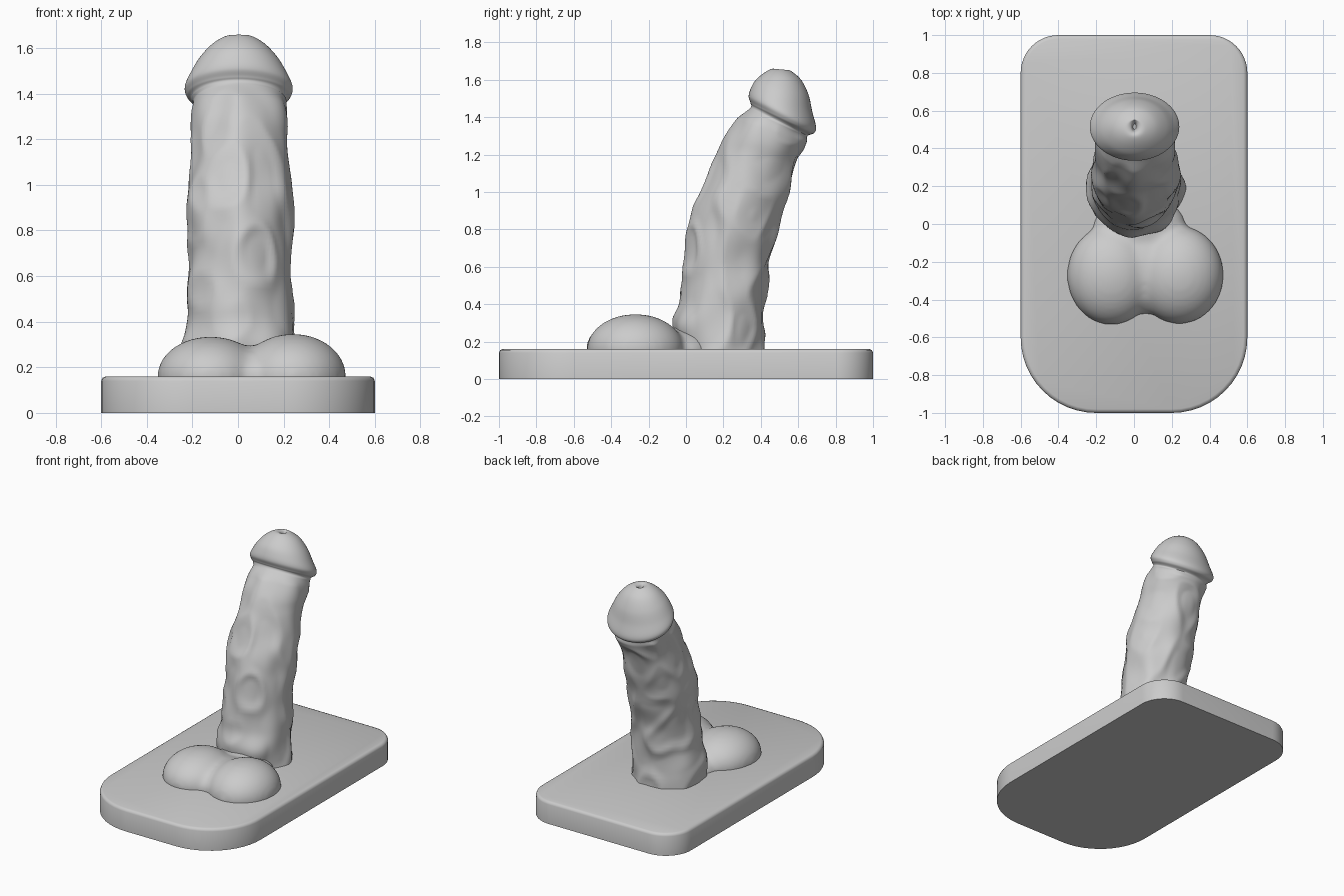
import bpy, bmesh, math
from mathutils import Vector, noise

cube = bpy.data.objects.get("Cube")
if cube:
    bpy.data.objects.remove(cube, do_unlink=True)

grey = bpy.data.materials.new("matte_grey")
grey.use_nodes = True
grey.diffuse_color = (0.6, 0.6, 0.6, 1)
grey.node_tree.nodes["Principled BSDF"].inputs["Base Color"].default_value = (0.6, 0.6, 0.6, 1)


def finish(bm, name, angle):
    bmesh.ops.recalc_face_normals(bm, faces=bm.faces)
    mesh = bpy.data.meshes.new(name)
    bm.to_mesh(mesh)
    bm.free()
    mesh.materials.append(grey)
    obj = bpy.data.objects.new(name, mesh)
    bpy.context.collection.objects.link(obj)
    bpy.ops.object.select_all(action='DESELECT')
    obj.select_set(True)
    bpy.context.view_layer.objects.active = obj
    bpy.ops.object.shade_smooth_by_angle(angle=math.radians(angle))
    return obj


def loft(rings):
    """Skin a stack of equal rings and cap both ends."""
    bm = bmesh.new()
    loops = [[bm.verts.new(p) for p in ring] for ring in rings]
    n = len(loops[0])
    for low, high in zip(loops, loops[1:]):
        for i in range(n):
            j = (i + 1) % n
            bm.faces.new((low[i], low[j], high[j], high[i]))
    bm.faces.new(loops[0][::-1])
    bm.faces.new(loops[-1])
    return bm


# Base slab: wide-radius front corners, tighter rear corners, softened top edge
def slab_ring(inset, z, steps=12):
    points = []
    corners = ((1, 1, 0.2), (-1, 1, 0.2), (-1, -1, 0.4), (1, -1, 0.4))
    for k, (sx, sy, r) in enumerate(corners):
        for i in range(steps + 1):
            a = math.pi / 2 * (k + i / steps)
            points.append((sx * (0.6 - r) + (r - inset) * math.cos(a),
                           sy * (1 - r) + (r - inset) * math.sin(a), z))
    return points


finish(loft([slab_ring(0, 0), slab_ring(0, 0.14), slab_ring(0.006, 0.154),
             slab_ring(0.02, 0.16)]), "base_slab", 50)

# Leaning shaft sections: front y, front z, back y, back z, half width
sections = [
    (-0.03, 0.10, 0.42, 0.10, 0.25),
    (-0.06, 0.28, 0.42, 0.28, 0.25),
    (-0.02, 0.42, 0.42, 0.40, 0.235),
    (0.00, 0.62, 0.44, 0.58, 0.22),
    (0.02, 0.80, 0.48, 0.74, 0.225),
    (0.06, 0.93, 0.50, 0.86, 0.235),
    (0.12, 1.07, 0.54, 0.99, 0.225),
    (0.18, 1.20, 0.58, 1.13, 0.21),
    (0.23, 1.31, 0.61, 1.21, 0.205),
    (0.29, 1.39, 0.64, 1.27, 0.205),
    (0.345, 1.45, 0.65, 1.30, 0.205),
    (0.345, 1.475, 0.685, 1.315, 0.228),
    (0.335, 1.51, 0.695, 1.35, 0.236),
    (0.345, 1.55, 0.675, 1.43, 0.21),
    (0.37, 1.595, 0.655, 1.52, 0.17),
    (0.415, 1.635, 0.615, 1.60, 0.115),
    (0.46, 1.658, 0.56, 1.647, 0.055),
    (0.485, 1.65, 0.545, 1.645, 0.02),
    (0.50, 1.62, 0.53, 1.62, 0.008),
]
NECK = 10


def spline(a, b, c, d, t):
    return 0.5 * (2 * b + (c - a) * t + (2 * a - 5 * b + 4 * c - d) * t * t
                  + (3 * b - a - 3 * c + d) * t ** 3)


def section_at(u):
    i = min(int(u), len(sections) - 2)
    near = [sections[max(0, min(len(sections) - 1, i + k))] for k in (-1, 0, 1, 2)]
    return [spline(*values, u - i) for values in zip(*near)]


def shaft_ring(u, count=96):
    yf, zf, yb, zb, half = section_at(u)
    mid = Vector((0.008 if u < NECK else 0.003, (yf + yb) / 2, (zf + zb) / 2))
    front = Vector((0, (yf - yb) / 2, (zf - zb) / 2))
    rough = max(0, min(1, NECK - u))
    ring = []
    for i in range(count):
        a = math.tau * i / count
        arm = front * math.cos(a) + Vector((half * math.sin(a), 0, 0))
        p = mid + arm
        # Lumps, winding raised veins and a soft seam down the front
        lump = noise.noise(Vector((p.x * 7, p.y * 7, p.z * 5)))
        vein = 1 - 3 * abs(noise.noise(Vector((p.x * 5 + 9, p.y * 5, p.z * 4 + 3))))
        seam = math.exp(-(p.x / 0.06) ** 2) if math.cos(a) > 0 else 0
        ring.append(p + arm.normalized() * rough
                    * (0.016 * lump + 0.012 * max(vein, 0) + 0.008 * seam - 0.004))
    return ring


STEPS = 8
finish(loft([shaft_ring(k / STEPS) for k in range((len(sections) - 1) * STEPS + 1)]),
       "shaft", 60)

# Paired rounded lobes at the foot, blended into one soft form
blobs = [
    ((-0.12, -0.27, 0.16), (0.235, 0.265, 0.175)),
    ((0.24, -0.27, 0.16), (0.235, 0.26, 0.187)),
    ((0.06, -0.24, 0.15), (0.20, 0.24, 0.145)),
    ((0.03, -0.03, 0.14), (0.25, 0.20, 0.135)),
]
bm = bmesh.new()
for centre, size in blobs:
    made = bmesh.ops.create_uvsphere(bm, u_segments=32, v_segments=20, radius=1)
    for v in made["verts"]:
        v.co = Vector(c + s * q for c, s, q in zip(centre, size, v.co))
        v.co.z = max(v.co.z, 0.08)
lobes = finish(bm, "foot_lobes", 60)
remesh = lobes.modifiers.new("blend", 'REMESH')
remesh.mode = 'VOXEL'
remesh.voxel_size = 0.016
remesh.use_smooth_shade = True
soften = lobes.modifiers.new("soften", 'SMOOTH')
soften.factor = 0.5
soften.iterations = 14
